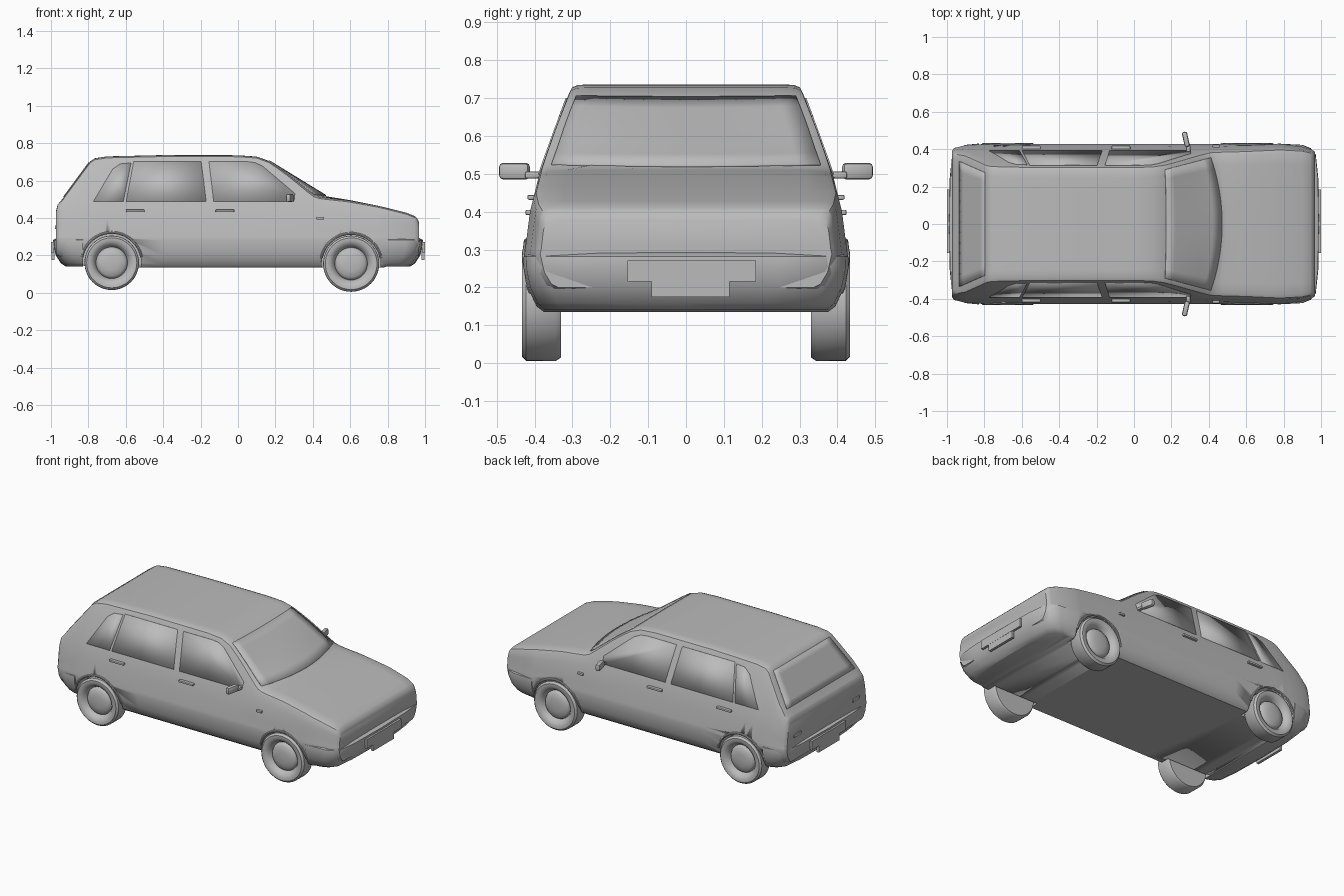
import bpy, bmesh
from math import cos, sin, pi, exp, radians
from mathutils import Vector, Matrix

if "Cube" in bpy.data.objects:
    bpy.data.objects.remove(bpy.data.objects["Cube"])

grey = bpy.data.materials.new("plain_grey")
grey.use_nodes = True
COLOUR = (0.5, 0.5, 0.5, 1)
grey.diffuse_color = COLOUR
grey.node_tree.nodes["Principled BSDF"].inputs["Base Color"].default_value = COLOUR


def finish(bm, name, angle=32):
    bmesh.ops.remove_doubles(bm, verts=bm.verts, dist=1e-5)
    bmesh.ops.recalc_face_normals(bm, faces=bm.faces)
    mesh = bpy.data.meshes.new(name)
    bm.to_mesh(mesh)
    bm.free()
    mesh.materials.append(grey)
    ob = bpy.data.objects.new(name, mesh)
    bpy.context.collection.objects.link(ob)
    bpy.ops.object.select_all(action='DESELECT')
    ob.select_set(True)
    bpy.context.view_layer.objects.active = ob
    bpy.ops.object.shade_smooth_by_angle(angle=radians(angle))
    return ob


def loft(rings, name, closed=True):
    bm = bmesh.new()
    rows = [[bm.verts.new(p) for p in r] for r in rings]
    n = len(rows[0])
    for a, b in zip(rows, rows[1:]):
        for i in range(n if closed else n - 1):
            j = (i + 1) % n
            bm.faces.new((a[i], a[j], b[j], b[i]))
    if closed:
        bm.faces.new(rows[0])
        bm.faces.new(rows[-1])
    return finish(bm, name)


def box(name, centre, size, bevel=0.004, turn=0):
    bm = bmesh.new()
    m = Matrix.Translation(centre) @ Matrix.Rotation(turn, 4, 'Z') @ Matrix.Diagonal((*size, 1))
    bmesh.ops.create_cube(bm, size=1, matrix=m)
    if bevel:
        bmesh.ops.bevel(bm, geom=bm.edges[:], offset=bevel, segments=2, affect='EDGES', profile=0.5)
    return finish(bm, name)


def lookup(table, x):
    if x <= table[0][0]:
        return table[0][1]
    for (x0, y0), (x1, y1) in zip(table, table[1:]):
        if x <= x1:
            return y0 + (y1 - y0) * (x - x0) / (x1 - x0)
    return table[-1][1]


# Body curves: half width by height, roof line, end taper and underside by length
SIDE = [(.135, .375), (.15, .395), (.2, .415), (.28, .428), (.3, .425),
        (.4, .412), (.5, .387), (.6, .352), (.7, .314), (.74, .298)]
TOP = [(-.972, .44), (-.965, .47), (-.94, .5), (-.79, .703), (-.765, .719), (-.7, .729),
       (-.4, .736), (0, .735), (.1, .728), (.165, .705), (.475, .515), (.6, .495),
       (.75, .465), (.9, .428), (.945, .41), (.96, .395), (.968, .375)]
TAPER = [(-.972, .92), (-.96, .95), (-.9, .985), (-.75, 1), (.78, 1), (.9, .965), (.95, .93), (.968, .9)]
UNDER = [(-.97, .2), (-.8, .135), (.78, .135), (.968, .2)]


def side_y(x, z):
    return lookup(SIDE, z) * lookup(TAPER, x)


def top_z(x, y):
    curve = .06 * exp(-((x - .42) / .15) ** 2)
    return lookup(TOP, x + curve * (y / .38) ** 2)


def section(x):
    low = lookup(UNDER, x)
    half = [(side_y(x, z), .3 - (.3 - z) * (.3 - low) / .165) for z in (.135, .15, .2, .28, .3)]
    edge = top_z(x, .38) - .022
    for t in (.25, .5, .75, 1):
        z = .3 + (edge - .3) * t
        half.append((side_y(x, z), z))
    w = half[-1][0]
    for inset, drop in ((.007, .008), (.024, .001)):
        half.append((w - inset, top_z(x, w - inset) - drop))
    half += [(w * t, top_z(x, w * t)) for t in (.8, .6, .4, .2)]
    ring = half + [(0, top_z(x, 0))] + [(-y, z) for y, z in reversed(half)]
    return [(x, y, z) for y, z in ring]


stations = {p[0] for t in (TOP, TAPER, UNDER) for p in t if -.972 <= p[0] <= .968}
stations |= {.165 + .03 * i for i in range(1, 15)}
body = loft([section(x) for x in sorted(stations)], "body")

# Wheels, wheel wells and arch lips
TYRE = [(0, .424), (.04, .422), (.072, .416), (.082, .408), (.087, .398), (.092, .408),
        (.103, .424), (.122, .433), (.138, .433), (.149, .422), (.15, .345), (.14, .33), (0, .33)]
for end, wx, wz, size in (("nose", .605, .155, 1), ("tail", -.675, .16, .97)):
    for label, s in (("near", -1), ("far", 1)):
        bm = bmesh.new()
        vs = [bm.verts.new((wx + r * size, s * y, wz)) for r, y in TYRE]
        es = [bm.edges.new(p) for p in zip(vs, vs[1:])]
        bmesh.ops.spin(bm, geom=vs + es, cent=(wx, 0, wz), axis=(0, 1, 0), angle=2 * pi, steps=48)
        finish(bm, f"{end}_wheel_{label}", 40)

        bm = bmesh.new()
        m = Matrix.Translation((wx, s * .42, wz)) @ Matrix.Rotation(pi / 2, 4, 'X')
        bmesh.ops.create_cone(bm, cap_ends=True, segments=48, radius1=.158, radius2=.158, depth=.2, matrix=m)
        cutter = finish(bm, "well_cutter")
        cutter.hide_render = True
        bpy.context.view_layer.objects.active = body
        mod = body.modifiers.new("well", 'BOOLEAN')
        mod.operation, mod.object, mod.solver = 'DIFFERENCE', cutter, 'EXACT'
        bpy.ops.object.modifier_apply(modifier=mod.name)
        bpy.data.objects.remove(cutter)

        rings = []
        for i in range(25):
            a = pi * (.06 + .88 * i / 24)
            ring = []
            for k in range(8):
                b = k * pi / 4
                r = .162 + .007 * cos(b)
                z = wz + .16 * sin(a)
                ring.append((wx + r * cos(a), s * (side_y(wx, z) + .006 * sin(b)), wz + r * sin(a)))
            rings.append(ring)
        loft(rings, f"{end}_arch_lip_{label}")

# Bumpers: plan outline stacked in layers
LAYERS = [(.14, .07), (.158, .042), (.2, .016), (.255, 0), (.282, .002), (.292, .02)]
for end, d, start in (("nose", 1, .768), ("tail", -1, .83)):
    plan = [(start, .43), (.9, .423), (.945, .405), (.972, .37), (.985, .25), (.99, 0)]
    rings = []
    for z, inset in LAYERS:
        half = [(x - inset * (x > .88), y - inset * .75 * (y > 0)) for x, y in plan]
        outline = half + [(x, -y) for x, y in reversed(half[:-1])]
        rings.append([(d * x, y, z) for x, y in outline])
    loft(rings, f"{end}_bumper")
    box(f"{end}_plate_upper", (d * .992, .015, .243), (.014, .34, .055), 0)
    box(f"{end}_plate_lower", (d * .99, .012, .197), (.016, .205, .045), 0)

# Door glass: thin plates following the side
GLASS = {
    "quarter_glass": [(-.773, .487), (-.613, .487), (-.572, .693), (-.63, .688), (-.67, .66)],
    "rear_door_glass": [(-.598, .487), (-.17, .487), (-.197, .7), (-.558, .7)],
    "front_door_glass": [(-.13, .487), (.3, .487), (.304, .53), (.13, .677), (.09, .695), (.048, .7), (-.155, .7)],
}


def thicken(ob):
    ob.modifiers.new("thickness", 'SOLIDIFY').thickness = .007
    ob.modifiers["thickness"].offset = 0


for label, s in (("near", -1), ("far", 1)):
    for name, outline in GLASS.items():
        bm = bmesh.new()
        bm.faces.new([bm.verts.new((x, s * side_y(x, z), z)) for x, z in outline])
        thicken(finish(bm, f"{name}_{label}"))
    # Handles, side lamps, tail lamps and mirrors
    for name, x in (("rear_door_handle", -.55), ("front_door_handle", -.07)):
        box(f"{name}_{label}", (x, s * .408, .438), (.1, .022, .013))
    box(f"side_lamp_{label}", (.438, s * .414, .398), (.038, .02, .014))
    box(f"tail_lamp_{label}", (-.972, s * .29, .35), (.012, .07, .02), .003)
    box(f"mirror_stalk_{label}", (.29, s * .4, .497), (.022, .05, .018), .005)
    box(f"mirror_{label}", (.277, s * .453, .507), (.028, .082, .044), .011, s * .22)


# Windscreen and tailgate glass: thin plates following the top surface
def top_glass(name, low, high, rows=6, cols=12):
    (x0, w0, bow), (x1, w1, bow1) = low, high
    grid = []
    for i in range(rows + 1):
        t = i / rows
        row = []
        for j in range(cols + 1):
            u = 2 * j / cols - 1
            x = x0 + (x1 - x0) * t - (bow + (bow1 - bow) * t) * u * u
            y = u * (w0 + (w1 - w0) * t)
            row.append((x, y, top_z(x, y) + .001))
        grid.append(row)
    thicken(loft(grid, name, closed=False))


top_glass("windscreen", (.47, .355, .06), (.172, .29, .006))
top_glass("tailgate_glass", (-.932, .335, 0), (-.797, .275, 0))
